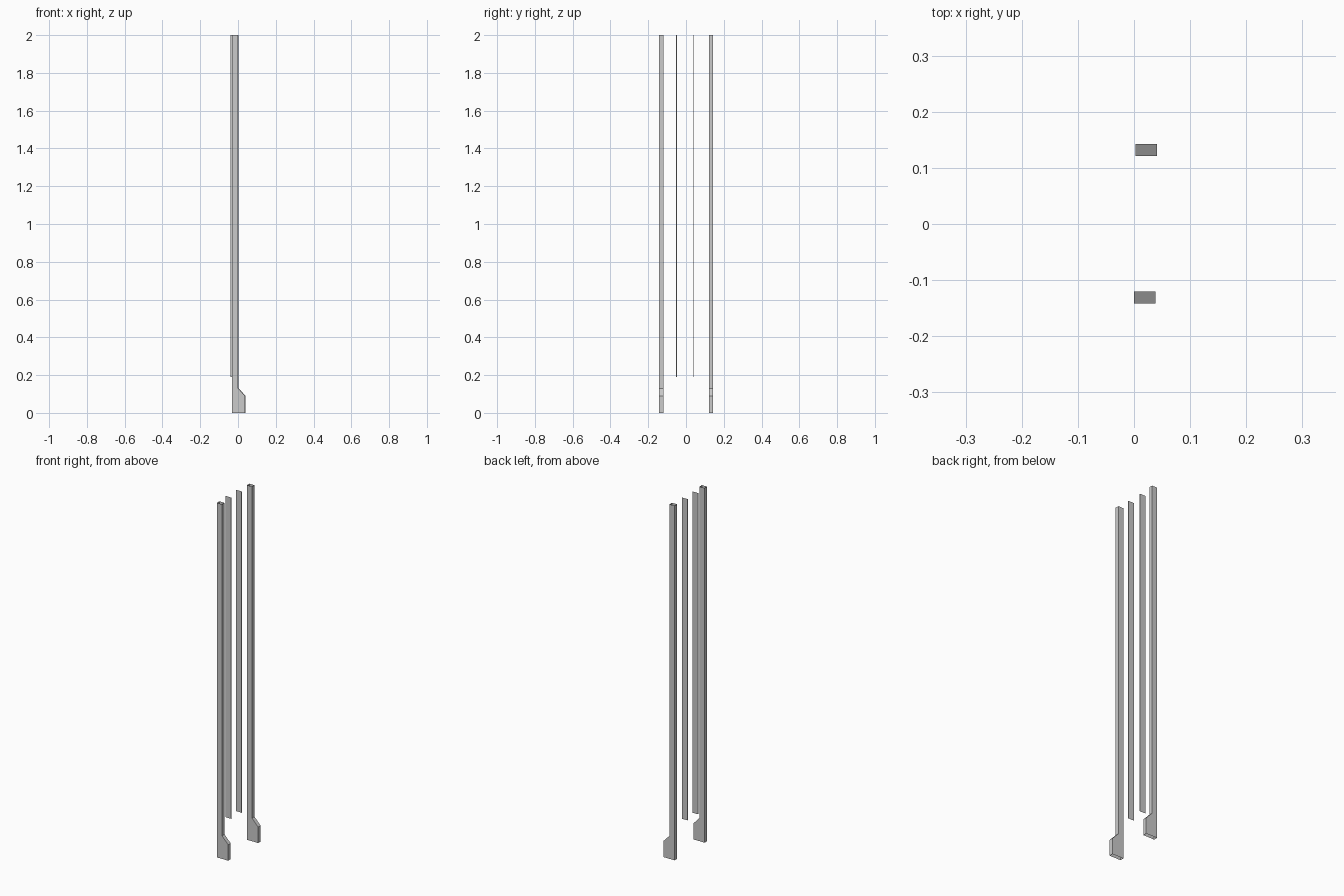
import bpy

if "Cube" in bpy.data.objects:
    bpy.data.objects.remove(bpy.data.objects["Cube"])


def open_extrusion(name, profile, y0, y1, open_edges):
    """Extrude an x-z profile along y, leaving the listed rim edges open."""
    n = len(profile)
    verts = [(x, y, z) for y in (y0, y1) for x, z in profile]
    faces = [tuple(range(n)), tuple(reversed(range(n, 2 * n)))]
    for i in range(n):
        if i not in open_edges:
            j = (i + 1) % n
            faces.append((j, i, i + n, j + n))
    mesh = bpy.data.meshes.new(name)
    mesh.from_pydata(verts, [], faces)
    obj = bpy.data.objects.new(name, mesh)
    bpy.context.collection.objects.link(obj)
    return obj


# Hollow side rails with a flared foot, open at both ends
def rail(name, x, y0, y1):
    profile = [(x - 0.032, 0), (x + 0.038, 0), (x + 0.038, 0.09),
               (x, 0.13), (x, 2), (x - 0.032, 2)]
    open_extrusion(name, profile, y0, y1, {0, 4})


rail("front_rail", 0.0, -0.142, -0.12)
rail("back_rail", 0.003, 0.121, 0.143)


# Thin inner strips, raised above the base and open at both ends
def strip(name, x, y):
    profile = [(x, 0.19), (x + 0.035, 0.19), (x + 0.035, 2), (x, 2)]
    open_extrusion(name, profile, y - 0.002, y + 0.002, {0, 2})


strip("front_strip", -0.041, -0.05)
strip("back_strip", -0.039, 0.041)
